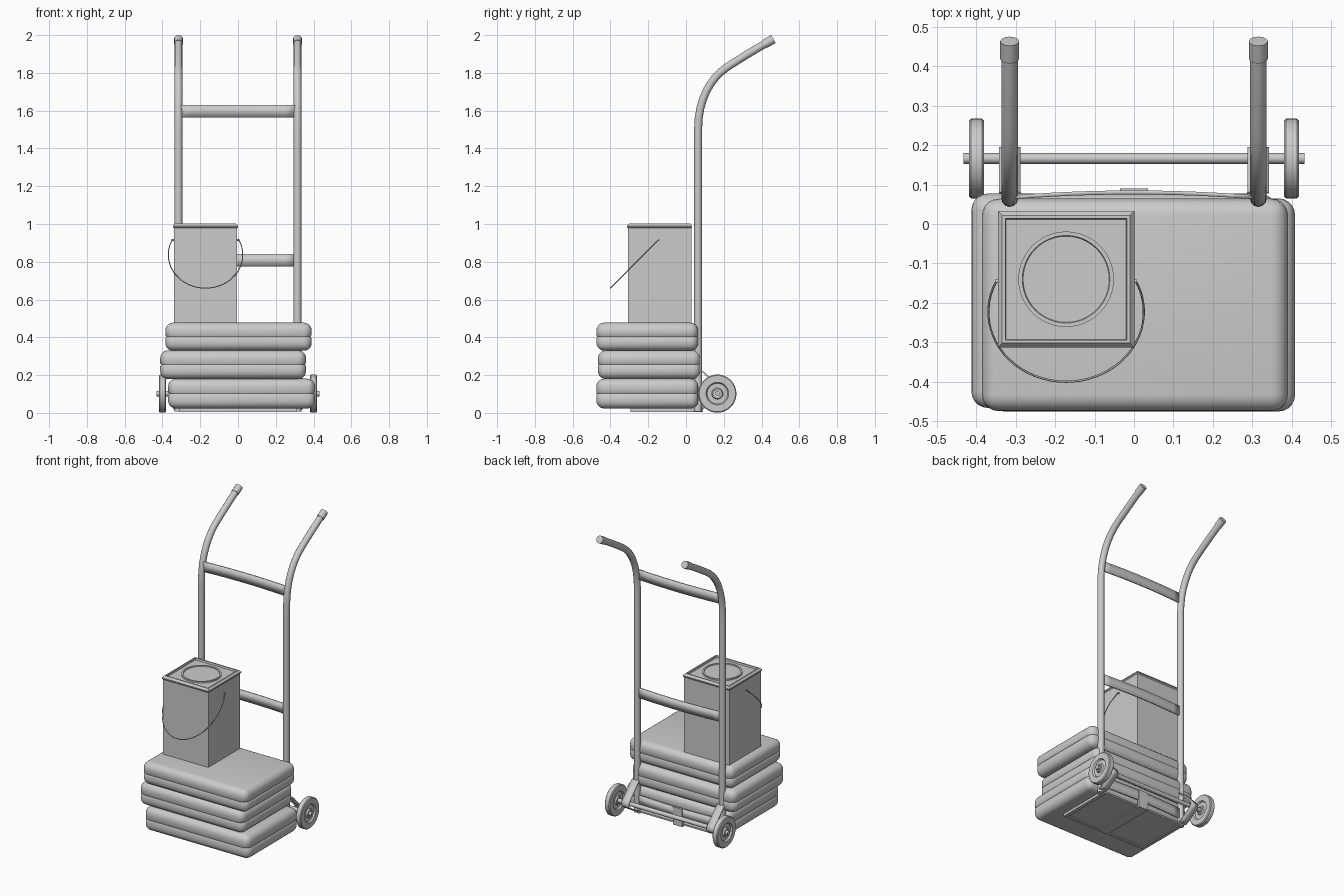
import bpy, bmesh, math
from mathutils import Vector

if "Cube" in bpy.data.objects:
    bpy.data.objects.remove(bpy.data.objects["Cube"])


def finish(name, bm, smooth=True, angle=35):
    bmesh.ops.recalc_face_normals(bm, faces=bm.faces)
    me = bpy.data.meshes.new(name)
    bm.to_mesh(me)
    bm.free()
    ob = bpy.data.objects.new(name, me)
    bpy.context.collection.objects.link(ob)
    if smooth:
        bpy.ops.object.select_all(action='DESELECT')
        ob.select_set(True)
        bpy.context.view_layer.objects.active = ob
        bpy.ops.object.shade_smooth_by_angle(angle=math.radians(angle))
    return ob


def box(name, lo, hi, bevel=0.0):
    bm = bmesh.new()
    bmesh.ops.create_cube(bm, size=1)
    for v in bm.verts:
        v.co = Vector([(a + b) / 2 + c * (b - a) for a, b, c in zip(lo, hi, v.co)])
    if bevel:
        bmesh.ops.bevel(bm, geom=bm.edges[:], offset=bevel, segments=2, affect='EDGES', profile=0.5)
    return finish(name, bm, bevel > 0)


def tube(name, pts, r, kind='POLY', sides=4):
    cu = bpy.data.curves.new(name, 'CURVE')
    cu.dimensions = '3D'
    cu.bevel_depth = r
    cu.bevel_resolution = sides
    cu.use_fill_caps = True
    cu.resolution_u = 8
    if kind == 'BEZIER':
        sp = cu.splines.new('BEZIER')
        sp.bezier_points.add(len(pts) - 1)
        for b, (p, l, h) in zip(sp.bezier_points, pts):
            b.co, b.handle_left, b.handle_right = p, l, h
    else:
        sp = cu.splines.new('POLY')
        sp.points.add(len(pts) - 1)
        for b, p in zip(sp.points, pts):
            b.co = (*p, 1)
    ob = bpy.data.objects.new(name, cu)
    bpy.context.collection.objects.link(ob)
    return ob


def lathe_x(name, profile, centre, sides=40):
    # closed (x, radius) profile spun about the x axis
    bm = bmesh.new()
    rings = []
    for i in range(sides):
        a = 2 * math.pi * i / sides
        rings.append([bm.verts.new((centre[0] + x, centre[1] + r * math.cos(a), centre[2] + r * math.sin(a)))
                      for x, r in profile])
    n = len(profile)
    for i in range(sides):
        p, q = rings[i], rings[(i + 1) % sides]
        for j in range(n):
            k = (j + 1) % n
            bm.faces.new((p[j], p[k], q[k], q[j]))
    return finish(name, bm)


def sack(name, lo, hi):
    bm = bmesh.new()
    bmesh.ops.create_cube(bm, size=1)
    size = [b - a for a, b in zip(lo, hi)]
    for v in bm.verts:
        v.co = Vector([c * s for c, s in zip(v.co, size)])
    bmesh.ops.bevel(bm, geom=bm.edges[:], offset=0.042, segments=5, affect='EDGES', profile=0.5)
    # pinched seam around the middle
    for z in (-0.008, 0, 0.008):
        bmesh.ops.bisect_plane(bm, geom=bm.verts[:] + bm.edges[:] + bm.faces[:],
                               plane_co=(0, 0, z), plane_no=(0, 0, 1))
    mid = Vector([(a + b) / 2 for a, b in zip(lo, hi)])
    for v in bm.verts:
        if abs(v.co.z) < 0.001:
            v.co.x *= 0.985
            v.co.y *= 0.988
        v.co += mid
    return finish(name, bm, angle=40)


RAIL_X, RAIL_Y, AXLE = 0.315, 0.064, (0.166, 0.102)

# sacks, shifted a little against each other
sack("sack_bottom", (-0.37, -0.475, 0.023), (0.408, 0.065, 0.181))
sack("sack_middle", (-0.412, -0.466, 0.179), (0.36, 0.077, 0.331))
sack("sack_top", (-0.385, -0.474, 0.329), (0.39, 0.064, 0.478))

for side, s in (("right", 1), ("left", -1)):
    x = s * RAIL_X
    # bent rails with grips
    tube("rail_" + side, [
        ((x, RAIL_Y, 0.008), (x, RAIL_Y, 0), (x, RAIL_Y, 0.3)),
        ((x, RAIL_Y, 1.5), (x, RAIL_Y, 1.2), (x, RAIL_Y, 1.66)),
        ((x, 0.21, 1.825), (x, 0.13, 1.77), (x, 0.27, 1.866)),
        ((x, 0.43, 1.96), (x, 0.37, 1.927), (x, 0.45, 1.97))], 0.021, 'BEZIER')
    tube("grip_cap_" + side, [(x, 0.418, 1.954), (x, 0.463, 1.979)], 0.024)
    # wheels with recessed hubs
    w = 0.0185
    lathe_x("wheel_" + side, [
        (-w, 0.017), (-w, 0.026), (-w + 0.01, 0.03), (-w + 0.01, 0.054), (-w, 0.06), (-w, 0.096),
        (-w + 0.005, 0.101), (w - 0.005, 0.101), (w, 0.096), (w, 0.06), (w - 0.01, 0.054),
        (w - 0.01, 0.03), (w, 0.026), (w, 0.017)], (s * 0.399, *AXLE))
    # bent strap bracket carrying the axle
    bm = bmesh.new()
    path = [(0.08, 0.225), (0.10, 0.208)]
    for i in range(9):
        a = math.radians(50 - i * 12.5)
        path.append((AXLE[0] + 0.026 * math.cos(a), AXLE[1] + 0.026 * math.sin(a)))
    path += [(0.11, 0.035), (0.08, 0.02)]
    rows = [[bm.verts.new((x + dx, y, z)) for dx in (-0.027, 0.027)] for y, z in path]
    for p, q in zip(rows, rows[1:]):
        bm.faces.new((p[0], p[1], q[1], q[0]))
    strap = finish("axle_bracket_" + side, bm)
    sol = strap.modifiers.new("thickness", 'SOLIDIFY')
    sol.thickness = 0.007
    sol.offset = 0

# axle
tube("axle", [(-0.432, *AXLE), (0.432, *AXLE)], 0.014)

# cross bars, slightly bowed to the back
for name, z in (("upper_crossbar", 1.598), ("middle_crossbar", 0.808), ("lower_crossbar", 0.09)):
    bm = bmesh.new()
    rows = []
    for i in range(13):
        t = i / 6 - 1
        y = 0.068 + 0.012 * (1 - t * t)
        rows.append([bm.verts.new((t * 0.302, y, z + d)) for d in (-0.033, 0.033)])
    for p, q in zip(rows, rows[1:]):
        bm.faces.new((p[0], q[0], q[1], p[1]))
    bar = finish(name, bm)
    sol = bar.modifiers.new("thickness", 'SOLIDIFY')
    sol.thickness = 0.01
    sol.offset = 0

# toe plate with raised borders and centre strap
box("toe_plate", (-0.31, -0.295, 0.012), (0.31, 0.075, 0.022))
for x in (-0.298, 0, 0.298):
    w = 0.035 if x == 0 else 0.012
    box("toe_rib", (x - w, -0.295, 0.006), (x + w, 0.08, 0.014))
box("toe_front_lip", (-0.31, -0.295, 0.006), (0.31, -0.275, 0.014))
box("centre_strap", (-0.035, 0.076, 0.006), (0.035, 0.09, 0.125))

# square can with chamfered rim, recessed top and round lid
CX, CY = -0.172, -0.14
bm = bmesh.new()
loops = []
for h, z in ((0.168, 0.476), (0.168, 0.978), (0.173, 0.984), (0.173, 0.99), (0.162, 1.002),
             (0.154, 1.002), (0.152, 0.99)):
    loops.append([bm.verts.new((CX + a * h, CY + b * h, z)) for a, b in ((-1, -1), (1, -1), (1, 1), (-1, 1))])
for p, q in zip(loops, loops[1:]):
    for i in range(4):
        j = (i + 1) % 4
        bm.faces.new((p[i], p[j], q[j], q[i]))
bm.faces.new(loops[0])
bm.faces.new(loops[-1])
finish("can_body", bm, False)

bm = bmesh.new()
rings = []
for r, z in ((0.121, 0.988), (0.121, 0.999), (0.111, 0.999), (0.109, 0.994)):
    rings.append([bm.verts.new((CX + r * math.cos(i * math.pi / 24), CY + r * math.sin(i * math.pi / 24), z))
                  for i in range(48)])
for p, q in zip(rings, rings[1:]):
    for i in range(48):
        j = (i + 1) % 48
        bm.faces.new((p[i], p[j], q[j], q[i]))
bm.faces.new(rings[-1])
finish("can_lid", bm)

# wire handle hanging forward at 45 degrees
start = math.asin(0.11 / 0.25)
pts = []
for i in range(41):
    a = -start + (math.pi + 2 * start) * i / 40
    d = (0.11 + 0.25 * math.sin(a)) * math.sqrt(0.5)
    pts.append((CX + 0.197 * math.cos(a), -0.145 - d, 0.915 - d))
tube("can_handle", pts, 0.0028, sides=1)
for s in (-1, 1):
    tube("handle_pivot", [(CX + s * 0.16, -0.145, 0.915), (CX + s * 0.18, -0.145, 0.915)], 0.005, sides=2)
